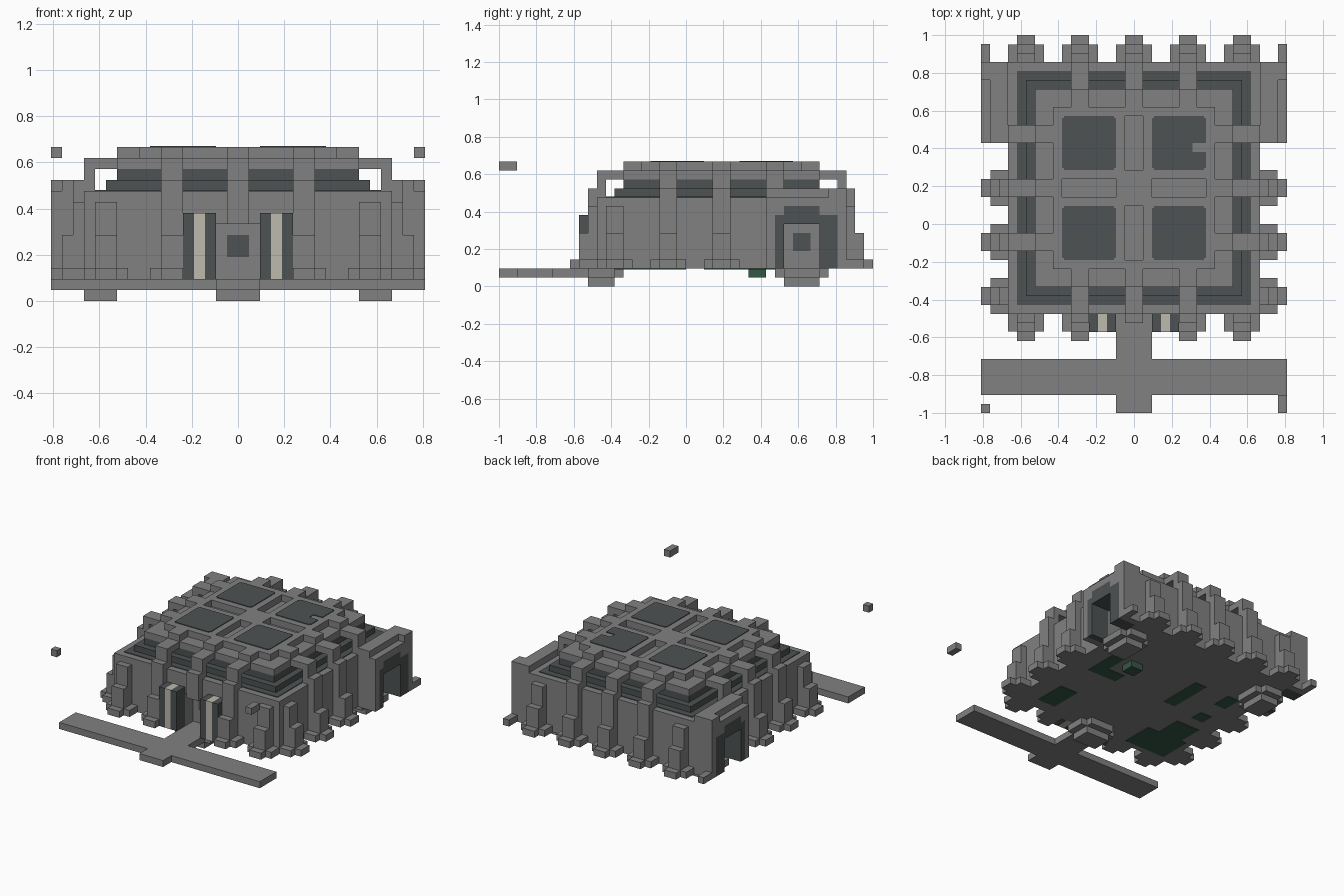
import bpy
import bmesh

cube = bpy.data.objects.get("Cube")
if cube:
    bpy.data.objects.remove(cube)

U = 2 / 42      # one block
CY = 4          # y centre of the hall, in blocks
THIN = 0.1      # plate thickness, in blocks


def material(name, r, g, b):
    m = bpy.data.materials.new(name)
    m.use_nodes = True
    m.diffuse_color = (r, g, b, 1)
    m.node_tree.nodes["Principled BSDF"].inputs["Base Color"].default_value = (r, g, b, 1)
    return m


STONE = material("grey stone", 0.22, 0.22, 0.22)
DARK = material("dark slate", 0.075, 0.085, 0.085)
CREAM = material("cream", 0.51, 0.49, 0.42)
GREEN = material("dark green", 0.035, 0.095, 0.06)


def boxes(name, mat, items):
    """One object made of boxes given as x0, x1, y0, y1, z0, z1 in blocks."""
    bm = bmesh.new()
    for x0, x1, y0, y1, z0, z1 in items:
        vs = bmesh.ops.create_cube(bm, size=1)["verts"]
        for v in vs:
            v.co.x = (x1 if v.co.x > 0 else x0) * U
            v.co.y = (y1 if v.co.y > 0 else y0) * U
            v.co.z = (z1 if v.co.z > 0 else z0) * U
    me = bpy.data.meshes.new(name)
    bm.to_mesh(me)
    bm.free()
    me.materials.append(mat)
    ob = bpy.data.objects.new(name, me)
    bpy.context.collection.objects.link(ob)
    return ob


def square(r, z0, z1):
    return (-r, r, CY - r, CY + r, z0, z1)


def on_side(k, a0, a1, d0, d1, z0, z1):
    """Box on side k (front, right, back, left): a along the wall, d outward."""
    if k == 0:
        x, y = (a0, a1), (CY - d1, CY - d0)
    elif k == 1:
        x, y = (d0, d1), (CY + a0, CY + a1)
    elif k == 2:
        x, y = (-a1, -a0), (CY + d0, CY + d1)
    else:
        x, y = (-d1, -d0), (CY - a1, CY - a0)
    return (*x, *y, z0, z1)


def both(x0, x1, *rest):
    """The box and its mirror image in x."""
    return [(x0, x1, *rest), (-x1, -x0, *rest)]


def cut(target, name, items):
    cutter = boxes(name, STONE, items)
    cutter.hide_render = True
    cutter.hide_set(True)
    cutter.display_type = 'WIRE'
    mod = target.modifiers.new(name, 'BOOLEAN')
    mod.operation = 'DIFFERENCE'
    mod.solver = 'EXACT'
    mod.object = cutter


# Hall walls with three door recesses
hall = boxes("hall_walls", STONE, [square(14, 2, 10)])
cut(hall, "door_cutter", [(-2, 2, -20, -8, 1, 7)] + both(11, 20, 11, 15, 1, 7))
boxes("door_windows", DARK, [(-1, 1, -8 - THIN, -8, 4, 6)]
      + both(11, 11 + THIN, 12, 14, 4, 6))

# Dark stepped band below the roof
boxes("upper_band", DARK, [square(13, 10, 10 + THIN), square(12, 10, 11), square(11, 11, 12)])

# Buttresses, with the gaps left for doors and corner porches
buttress, arms = [], []
for k in range(4):
    for a in (-12, -6, 0, 6, 12):
        corner = abs(a) == 12
        if not corner:
            arms += [on_side(k, a - 1, a + 1, 13, 14, 10, 13),
                     on_side(k, a - 1, a + 1, 11, 14, 12, 13),
                     on_side(k, a - 1, a + 1, 9, 11, 13, 14)]
        if (k == 1 and a > 0) or (k == 3 and a < 0):
            continue
        if k == 0 and a == 0:
            buttress.append(on_side(k, -1, 1, 14, 15, 7, 11))
            continue
        buttress += [on_side(k, a - 1, a + 1, 14, 15, 2, 9 if corner else 11),
                     on_side(k, a - 1, a + 1, 15, 16, 2, 6),
                     on_side(k, a - 1, a + 1, 16, 17, 2, 3),
                     on_side(k, a - 2, a + 2, 14, 15.95, 2, 3)]
boxes("buttresses", STONE, buttress)
boxes("roof_arms", STONE, arms)

# Roof slab and raised deck with four slots
boxes("roof_slab", STONE, [square(11, 12, 13)])
deck = boxes("roof_deck", STONE, [square(9, 13, 14)])
slots = [(-1, 1, y, y + 6, 13, 15) for y in (-4, 6)]
slots += both(2, 8, 3, 5, 13, 15)
cut(deck, "slot_cutter", slots)

# Dark roof panels with clipped corners, one of them notched
for i, (x, y) in enumerate([(-8, 6), (-8, -4), (2, -4), (2, 6)]):
    e = 0.2
    z = (14, 14 + THIN)
    if i == 3:
        parts = [(x + e, x + 6 - e, y, y + 2, *z), (x, x + 4.5, y + 2, y + 3, *z),
                 (x, x + 6, y + 3, y + 6 - e, *z), (x, x + e, y + e, y + 2, *z),
                 (x + 6 - e, x + 6, y + e, y + 2, *z),
                 (x + e, x + 6 - e, y + 6 - e, y + 6, *z)]
    else:
        parts = [(x + e, x + 6 - e, y, y + 6, *z), (x, x + e, y + e, y + 6 - e, *z),
                 (x + 6 - e, x + 6, y + e, y + 6 - e, *z)]
    boxes("roof_panel", DARK, parts)

# Corner porches: stone block around a dark arch
boxes("porch_stone", STONE,
      both(14, 17, 9, 10, 2, 10) + both(14, 17, 17, 18, 2, 10)
      + both(14, 17, 10, 11, 8, 10) + both(14, 17, 15, 17, 8, 10)
      + both(14, 17, 11, 15, 9, 10) + both(14, 16, 9, 18, 10, 11)
      + both(16, 17, 16, 18, 10, 11) + both(16, 17, 18, 20, 2, 3))
boxes("porch_arch", DARK,
      both(14, 17, 10, 11, 2, 8) + both(14, 17, 15, 17, 2, 8)
      + both(14, 17, 11, 15, 7, 9))

# Banded columns beside the front door
boxes("column_sides", DARK, both(2, 3, -12, -10, 2, 8) + both(4, 5, -12, -10, 2, 8))
boxes("column_stripe", CREAM, both(3, 4, -12, -10, 2, 8))

# Front walkway and its stem
boxes("walkway", STONE, [(-17, 17, -19, -15, 1, 2), (-2, 2, -21, -7, 1, 2)])

# Stepped footings below the doors
boxes("footings", STONE, [(-3, 3, -11, -8, 1, 2), (-2, 2, -11, -8, 0, 1)]
      + both(11, 14, 10, 16, 1, 2) + both(10, 15, 11, 15, 1, 2)
      + both(11, 14, 11, 15, 0, 1))

# Green block and patches on the underside
boxes("green_block", GREEN, [(6, 8, 7, 9, 1, 2)])
patches = [(8, 11, -8, -3), (-5, -3, 3, 10), (6, 11, 3, 5), (9, 11, 5, 9),
           (-11, -9, 7, 10), (-11, -9, 2, 4), (-13, -6, -9, -4), (-12, -8, -4, 0)]
boxes("underside_patches", GREEN, [(*p, 2 - THIN, 2) for p in patches])

# Small floating blocks at the front corners
boxes("floating_blocks", STONE, [(-17, -16, -21, -20, 13, 14), (16, 17, -21, -19, 13, 14)])
